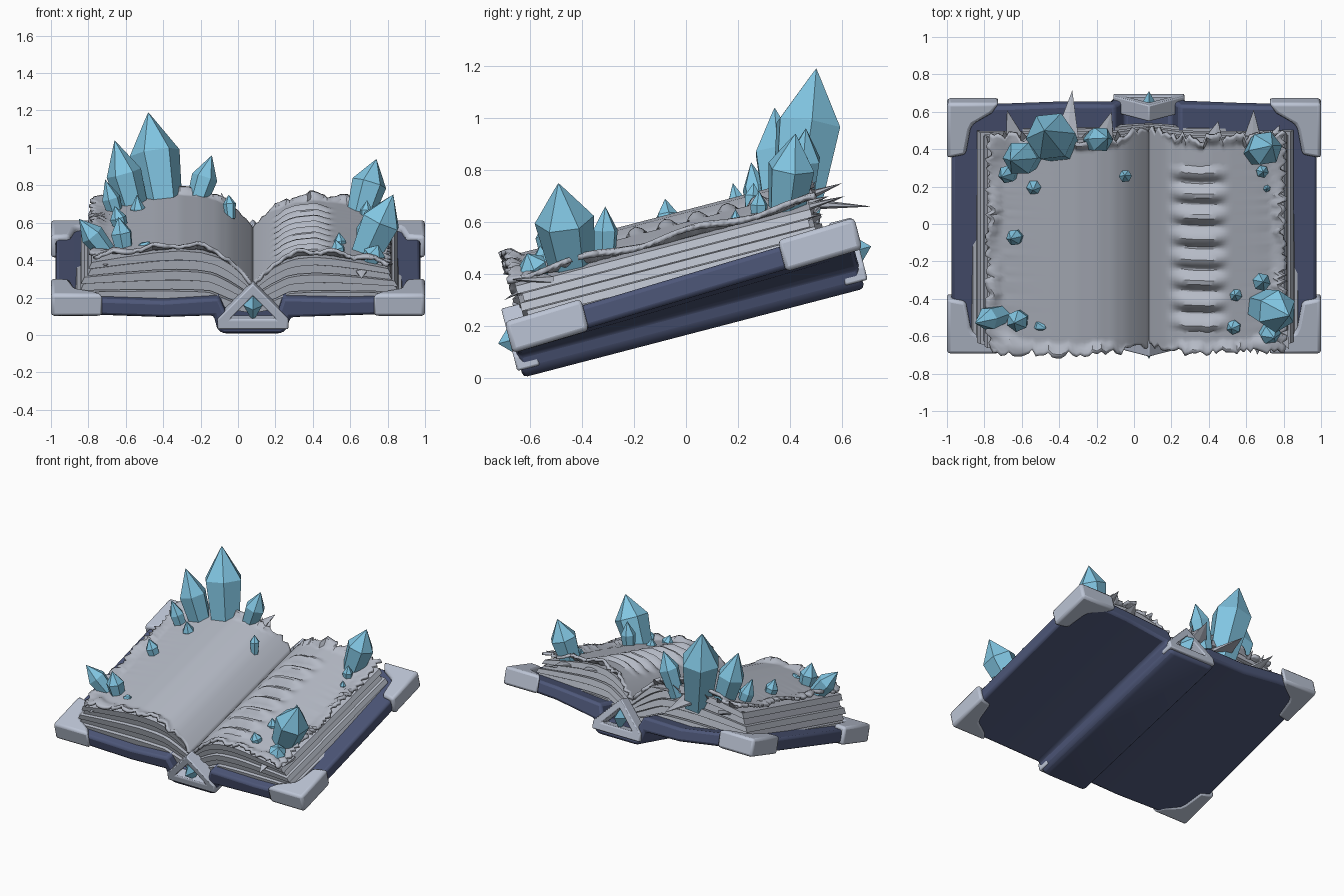
import bpy, bmesh, math, random
from mathutils import Matrix, Vector

if "Cube" in bpy.data.objects:
    bpy.data.objects.remove(bpy.data.objects["Cube"])

random.seed(4)
# The book lies on a slope: local y runs along the spine, local z is normal to the pages
TILT = Matrix.Translation((0, -0.64, 0)) @ Matrix.Rotation(math.radians(14.6), 4, 'X')
GUTTER = 0.08


def material(name, rgb):
    m = bpy.data.materials.new(name)
    m.diffuse_color = (*rgb, 1)
    m.use_nodes = True
    m.node_tree.nodes["Principled BSDF"].inputs["Base Color"].default_value = m.diffuse_color
    return m


PAPER = material("pale_paper", (0.46, 0.49, 0.56))
METAL = material("pale_metal", (0.50, 0.55, 0.66))
COVER = material("navy_cover", (0.075, 0.095, 0.19))
CRYSTAL = material("blue_crystal", (0.22, 0.56, 0.76))


def finish(name, bm, mat, matrix=None, bevel=0, solid=0, smooth=True):
    bmesh.ops.recalc_face_normals(bm, faces=bm.faces)
    me = bpy.data.meshes.new(name)
    bm.to_mesh(me)
    bm.free()
    me.materials.append(mat)
    ob = bpy.data.objects.new(name, me)
    bpy.context.collection.objects.link(ob)
    if matrix:
        ob.matrix_world = matrix
    if solid:
        mod = ob.modifiers.new("thickness", 'SOLIDIFY')
        mod.thickness, mod.offset = solid, 0
    if bevel:
        mod = ob.modifiers.new("bevel", 'BEVEL')
        mod.width, mod.segments, mod.limit_method = bevel, 2, 'ANGLE'
    if smooth:
        bpy.ops.object.select_all(action='DESELECT')
        ob.select_set(True)
        bpy.context.view_layer.objects.active = ob
        bpy.ops.object.shade_smooth_by_angle(angle=math.radians(35))
    return ob


def extrude(points, offset):
    bm = bmesh.new()
    f = bm.faces.new([bm.verts.new(p) for p in points])
    r = bmesh.ops.extrude_face_region(bm, geom=[f])
    bmesh.ops.translate(bm, vec=offset, verts=[v for v in r['geom'] if isinstance(v, bmesh.types.BMVert)])
    return bm


def lerp(table, t):
    for (a, p), (b, q) in zip(table, table[1:]):
        if t <= b:
            return p + (q - p) * (t - a) / (b - a)
    return table[-1][1]


def warp(bm):
    # the boards rise slightly toward the back
    for v in bm.verts:
        v.co.z += 0.035 * v.co.y * min(1, max(0, (abs(v.co.x) - 0.28) / 0.4))


# Cover boards and sunken spine as one profile
under = [(-.975, .11), (-.7, .10), (-.4, .09), (-.13, .10), (-.11, .02), (-.08, 0),
         (.23, 0), (.26, .02), (.28, .09), (.6, .10), (.975, .11)]
over = [(.975, .20), (.6, .19), (.24, .20), (.20, .08), (-.05, .08), (-.10, .20), (-.4, .18), (-.7, .19), (-.975, .20)]
bm = extrude([(x, .015, z) for x, z in under + over], (0, 1.355, 0))
warp(bm)
finish("cover", bm, COVER, TILT, bevel=.02)

# Metal corner caps: an L-shape with a diagonal inner edge
corner = [(1, 0), (1, .31), (.90, .29), (.875, .15), (.86, .12), (.76, .06), (.72, .0)]
for sx in (-1, 1):
    for back in (0, 1):
        bm = extrude([(sx * x, 1.40 - y if back else y, .10) for x, y in corner], (0, 0, .125))
        warp(bm)
        finish("corner_cap", bm, METAL, TILT, bevel=.018)

# Triangular frame and gem at both ends of the spine
for y0, out in ((.0, -1), (1.30, 1)):
    rings = [[(-.11, .03), (.27, .03), (.27, .085), (GUTTER, .28), (-.11, .085)],
             [(-.04, .085), (.20, .085), (.195, .095), (GUTTER, .215), (-.035, .095)]]
    bm = bmesh.new()
    a, b, c, d = [[bm.verts.new((x, y, z)) for x, z in r] for y in (y0, y0 + .09) for r in rings]
    for p, q in ((a, b), (b, d), (d, c), (c, a)):
        for i in range(5):
            j = (i + 1) % 5
            bm.faces.new((p[i], p[j], q[j], q[i]))
    finish("spine_frame", bm, METAL, TILT, bevel=.008)
    bm = bmesh.new()
    bmesh.ops.create_cone(bm, segments=4, radius1=1, radius2=0, depth=1, cap_ends=True)
    bmesh.ops.transform(bm, verts=bm.verts, matrix=Matrix.Translation((GUTTER, .045 + y0 + out * .045, .15))
                        @ Matrix.Rotation(-out * math.pi / 2, 4, 'X') @ Matrix.Diagonal((.05, .09, .09, 1)))
    finish("spine_gem", bm, CRYSTAL, TILT, smooth=False)

# Page blocks: stacked curved layers on either side of the gutter
TOP = [(0, .25), (.04, .29), (.09, .335), (.15, .38), (.22, .415), (.32, .44), (.45, .45), (.6, .44), (.8, .415), (1, .385)]
BASE = [(0, .10), (.12, .12), (.25, .17), (1, .18)]
LAYERS = 5


def height(t, k, side):
    lo, hi = lerp(BASE, t), lerp(TOP, t) - (.035 * min(1, t * 5) if side > 0 else 0)
    return lo + (hi - lo) * k


def page_x(t, k, side):
    width = (.96 - .10 * k) if side < 0 else (.81 - .09 * k)
    return GUTTER + side * width * t


ts = [i / 28 for i in range(29)]
for side in (-1, 1):
    for i in range(LAYERS):
        k0, k1 = i / LAYERS, (i + 1) / LAYERS - .02
        inset = .018 * (i % 2)
        pts = [(page_x(t * (1 - inset), k0, side), height(t, k0, side)) for t in ts]
        pts += [(page_x(t * (1 - inset), k1, side), height(t, k1, side)) for t in reversed(ts)]
        bm = extrude([(x, .075 + inset, z) for x, z in pts], (0, 1.17 - 2 * inset, 0))
        finish("page_layer", bm, PAPER, TILT)

# Torn top sheets: ragged rims, the left one dished, the right one wrinkled
NX, NY = 40, 72
for side in (-1, 1):
    rag_x = [random.uniform(-.02, .02) for _ in range(NY + 1)]
    rag_f = [random.uniform(-.02, .02) for _ in range(NX + 1)]
    rag_b = [random.uniform(-.03, .03) for _ in range(NX + 1)]
    bm = bmesh.new()
    grid = []
    for j in range(NY + 1):
        row = []
        for i in range(NX + 1):
            t, s = i / NX, j / NY
            x = page_x(t, 1, side) + side * rag_x[j] * t ** 8
            y = .065 + 1.19 * s + rag_f[i] * (1 - s) ** 12 + rag_b[i] * s ** 12
            a, b = max(0, (t - .4) / .6), 2 * s - 1
            rim = min(1, max(0, (a ** 5 + abs(b) ** 8 * min(1, t * 4) - .45) / .3))
            z = height(t, 1, side) + .005 + rim * (.025 + .012 * math.sin(17 * s + 23 * t))
            if side > 0 and .1 < s < .85:
                fade = max(0, 1 - abs(t - .37) / .22)
                z += .022 * min(1, fade * 2) * math.sin(s * 1.19 / .12 * 2 * math.pi)
            row.append(bm.verts.new((x, y, z)))
        grid.append(row)
    for j in range(NY):
        for i in range(NX):
            bm.faces.new((grid[j][i], grid[j][i + 1], grid[j + 1][i + 1], grid[j + 1][i]))
    finish("torn_page", bm, PAPER, TILT, solid=.02)


def aligned(base, tip):
    d = Vector(tip) - Vector(base)
    return Matrix.Translation(base) @ d.to_track_quat('Z', 'Y').to_matrix().to_4x4(), d.length


def shard(base, tip, r):
    m, length = aligned(base, tip)
    bm = bmesh.new()
    bmesh.ops.create_cone(bm, segments=6, radius1=r, radius2=0, depth=length, cap_ends=True)
    bmesh.ops.transform(bm, verts=bm.verts, matrix=Matrix.Diagonal((1, .3, 1, 1)) @ Matrix.Translation((0, 0, length / 2)))
    finish("paper_shard", bm, PAPER, m, smooth=False)


# Torn paper points round the page edges
for base, tip in [((-.62, .40, .62), (-.68, .61, .70)), ((-.36, .46, .67), (-.33, .715, .66)),
                  ((-.17, .44, .69), (-.12, .60, .75)), ((.42, .42, .66), (.45, .55, .70)),
                  ((.63, .40, .64), (.64, .61, .70)), ((.70, .38, .61), (.78, .53, .63)),
                  ((-.70, .36, .59), (-.79, .47, .70)), ((.66, -.54, .39), (.66, -.70, .30)),
                  ((.76, -.54, .38), (.83, -.67, .38)), ((-.70, -.54, .40), (-.71, -.69, .37)),
                  ((-.33, -.58, .44), (-.32, -.68, .44)), ((-.18, -.58, .43), (-.19, -.68, .43))]:
    shard(base, tip, .075)
for i in range(7):
    x = -.68 + .1 * i
    shard((x, .41, .65), (x + random.uniform(-.04, .04), .50, .76), .05)


def crystal(base, tip, r):
    # six-sided column that widens to a shoulder and ends in a point
    m, length = aligned(base, tip)
    bm = bmesh.new()
    rings = [[bm.verts.new((r * s * math.cos(i * math.pi / 3 + .3), r * s * math.sin(i * math.pi / 3 + .3), length * h))
              for i in range(6)] for h, s in ((0, .72), (.62, 1), (.95, .14))]
    for p, q in zip(rings, rings[1:]):
        for i in range(6):
            bm.faces.new((p[i], p[i - 1], q[i - 1], q[i]))
    bm.faces.new(rings[0])
    top = bm.verts.new((0, 0, length))
    for i in range(6):
        bm.faces.new((rings[2][i], rings[2][i - 1], top))
    finish("crystal", bm, CRYSTAL, m, smooth=False)


for base, tip, r in [
        # back left cluster
        ((-.39, .42, .62), (-.48, .50, 1.19), .135), ((-.53, .37, .58), (-.66, .34, 1.04), .095),
        ((-.24, .44, .65), (-.14, .46, .96), .07), ((-.63, .29, .57), (-.71, .25, .83), .05),
        ((-.53, .22, .56), (-.54, .18, .75), .04), ((-.04, .25, .62), (-.05, .26, .75), .035),
        ((-.61, -.06, .52), (-.66, -.08, .69), .045),
        # front left cluster
        ((-.67, -.47, .40), (-.85, -.53, .62), .065), ((-.60, -.50, .41), (-.64, -.53, .63), .06),
        ((-.55, -.52, .42), (-.47, -.56, .50), .035),
        # front right cluster
        ((.66, -.43, .38), (.83, -.49, .75), .115), ((.67, -.31, .42), (.69, -.31, .66), .05),
        ((.55, -.38, .42), (.54, -.38, .55), .035), ((.55, -.54, .39), (.52, -.56, .51), .04),
        ((.70, -.56, .37), (.75, -.61, .48), .06),
        # back right cluster
        ((.64, .38, .60), (.74, .42, .94), .095), ((.68, .28, .58), (.69, .28, .72), .035),
        ((.71, .19, .56), (.71, .19, .65), .02)]:
    crystal(base, tip, r)
